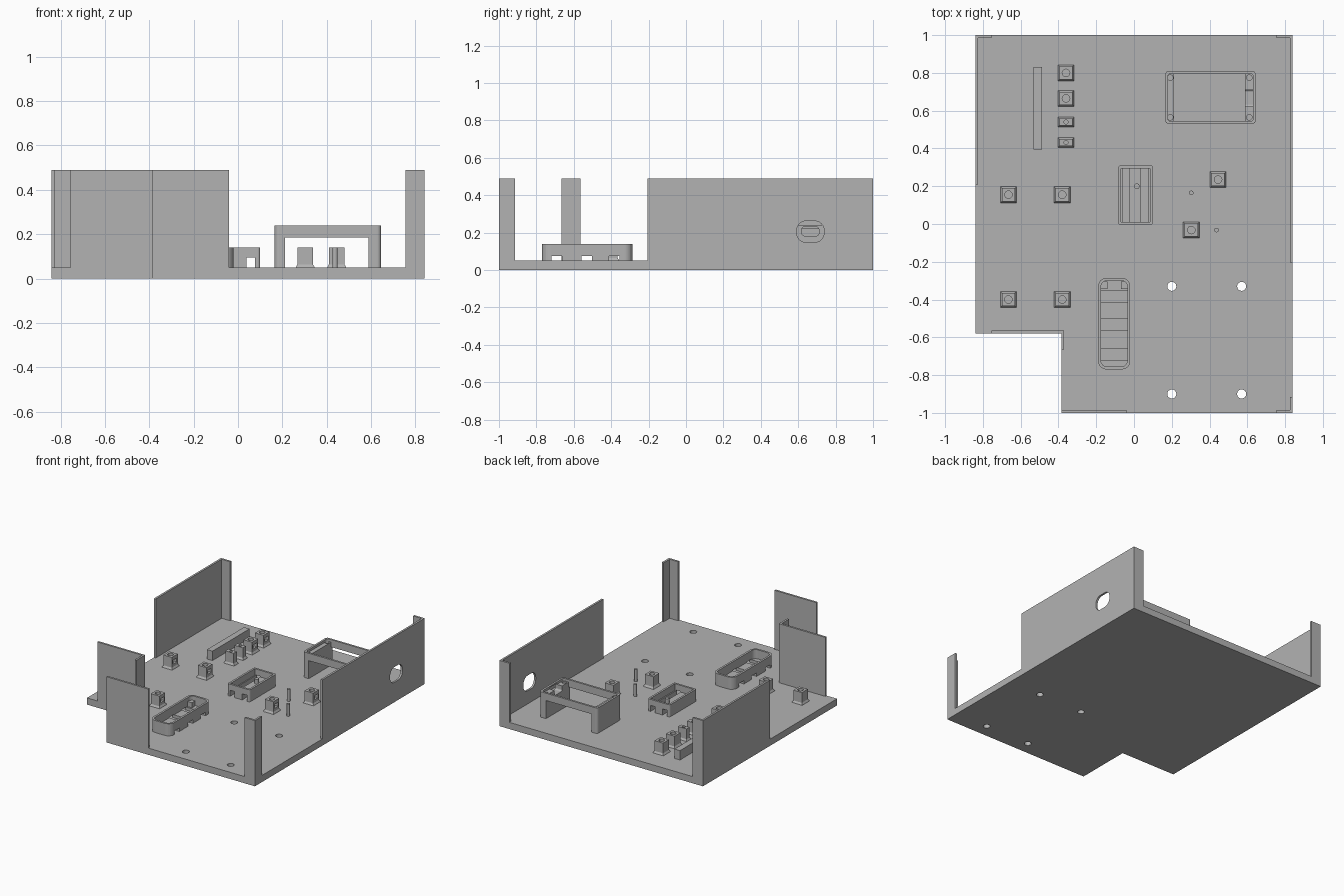
import bpy, bmesh, math
from mathutils import Matrix

if "Cube" in bpy.data.objects:
    bpy.data.objects.remove(bpy.data.objects["Cube"], do_unlink=True)

grey = bpy.data.materials.new("plain_grey")
grey.use_nodes = True
grey.diffuse_color = (0.45, 0.45, 0.45, 1)
grey.node_tree.nodes["Principled BSDF"].inputs["Base Color"].default_value = grey.diffuse_color

FLOOR, TOP, T = 0.05, 0.49, 0.015
BASE = FLOOR - 0.005   # parts sink slightly into the floor


def finish(name, bm):
    bmesh.ops.recalc_face_normals(bm, faces=bm.faces)
    mesh = bpy.data.meshes.new(name)
    bm.to_mesh(mesh)
    bm.free()
    mesh.materials.append(grey)
    obj = bpy.data.objects.new(name, mesh)
    bpy.context.collection.objects.link(obj)
    return obj


def prism(name, points, z0, z1, matrix=None):
    """Extrude a flat outline from z0 to z1."""
    bm = bmesh.new()
    face = bm.faces.new([bm.verts.new((x, y, z0)) for x, y in points])
    up = bmesh.ops.extrude_face_region(bm, geom=[face])["geom"]
    bmesh.ops.translate(bm, vec=(0, 0, z1 - z0),
                        verts=[g for g in up if isinstance(g, bmesh.types.BMVert)])
    if matrix:
        bm.transform(matrix)
    return finish(name, bm)


def box(name, x0, x1, y0, y1, z0, z1):
    return prism(name, [(x0, y0), (x1, y0), (x1, y1), (x0, y1)], z0, z1)


def rounded(x0, x1, y0, y1, r, steps=6):
    """Outline of a rectangle with round corners."""
    pts = []
    corners = [(x1 - r, y1 - r), (x0 + r, y1 - r), (x0 + r, y0 + r), (x1 - r, y0 + r)]
    for q, (cx, cy) in enumerate(corners):
        for i in range(steps + 1):
            a = math.pi / 2 * (q + i / steps)
            pts.append((cx + r * math.cos(a), cy + r * math.sin(a)))
    return pts


def cylinder(name, x, y, r, z0, z1, n=24):
    return prism(name, [(x + r * math.cos(math.tau * i / n), y + r * math.sin(math.tau * i / n))
                        for i in range(n)], z0, z1)


def cut(obj, *cutters):
    for c in cutters:
        c.hide_render = True
        mod = obj.modifiers.new("cut", 'BOOLEAN')
        mod.operation, mod.solver, mod.object = 'DIFFERENCE', 'EXACT', c
        with bpy.context.temp_override(object=obj, active_object=obj):
            bpy.ops.object.modifier_apply(modifier=mod.name)
        bpy.data.objects.remove(c, do_unlink=True)
    return obj


# Floor plate with a missing front corner and four drilled holes
W, NX, NY = 0.84, -0.385, -0.58
floor = prism("floor_plate", [(NX, -1), (W, -1), (W, 1), (-W, 1), (-W, NY), (NX, NY)], 0, FLOOR)
cut(floor, *[cylinder("drill", x, y, 0.024, -0.1, 0.1) for x in (0.2, 0.57) for y in (-0.33, -0.9)])

# Outer walls, each an upright outline with its corner returns
R = 0.085
prism("right_side_wall", [(-W, 0.21), (T - W, 0.21), (T - W, 1 - T), (R - W, 1 - T),
                          (R - W, 1), (-W, 1)], BASE, TOP)
left_wall = prism("left_side_wall", [(W, -0.205), (W, 1), (W - R, 1), (W - R, 1 - T),
                                     (W - T, 1 - T), (W - T, -0.205)], BASE, TOP)
prism("front_corner_post", [(W - R, -1), (W, -1), (W, R - 1), (W - T, R - 1),
                            (W - T, T - 1), (W - R, T - 1)], BASE, TOP)
box("front_wall", NX, -0.04, -1, T - 1, BASE, TOP)
prism("notch_wall", [(-0.755, NY), (NX, NY), (NX, NY - R), (NX + T, NY - R),
                     (NX + T, NY + T), (-0.755, NY + T)], BASE, TOP)

# Rounded cable opening in the left wall: local x, y, z become y, z, x
sideways = Matrix(((0, 0, 1, 0), (1, 0, 0, 0), (0, 1, 0, 0), (0, 0, 0, 1)))
cut(left_wall,
    prism("opening", rounded(0.592, 0.738, 0.148, 0.262, 0.05), 0.7, 0.9, sideways),
    prism("recess", rounded(0.58, 0.748, 0.136, 0.272, 0.06), W - 0.005, 0.9, sideways))

# Bridge frame with a lowered ledge, screw holes and a side slot
FX0, FX1, FY0, FY1, FZ = 0.165, 0.645, 0.53, 0.81, 0.24
frame = prism("bridge_frame", rounded(FX0, FX1, FY0, FY1, 0.02), BASE, FZ)
cut(frame,
    box("underpass", 0.212, 0.588, 0.4, 0.9, 0, 0.185),
    prism("ledge", rounded(FX0 + T, FX1 - T, FY0 + T, FY1 - T, 0.012), 0.222, 0.3),
    box("window", 0.212, 0.588, FY0 + T, FY1 - T, 0.1, 0.3),
    prism("slot", rounded(0.62, 0.71, 0.183, 0.23, 0.012), 0.55, 0.7, sideways),
    *[cylinder("screw", x, y, 0.015, 0.15, 0.3, 16) for x in (0.192, 0.61) for y in (0.565, 0.775)])

# Long rounded tray with cross channels and end tabs
tray = prism("long_tray", rounded(-0.19, -0.02, -0.77, -0.285, 0.045), BASE, 0.14)
cut(tray, prism("pocket", rounded(-0.175, -0.035, -0.755, -0.3, 0.032), 0.072, 0.2),
    *[box("channel", -0.3, 0.1, y, y + 0.057, FLOOR, 0.076) for y in (-0.72, -0.56, -0.412)])
for name, x in (("tray_tab_right", -0.18), ("tray_tab_left", -0.07)):
    box(name, x, x + 0.04, -0.343, -0.305, BASE, 0.11)

# Square tray with lengthwise channels and a stub
tray = prism("square_tray", rounded(-0.083, 0.1, -0.005, 0.31, 0.012), BASE, 0.14)
cut(tray, box("pocket", -0.068, 0.085, 0.01, 0.295, 0.09, 0.2),
    *[box("channel", x, x + 0.038, -0.1, 0.4, FLOOR, 0.095) for x in (-0.062, 0.038)])
cylinder("tray_stub", 0.015, 0.2, 0.015, 0.085, 0.125, 16)


# Hollow screw posts with a flared foot and a nut slot
def post(name, x, y, depth, hole):
    def ring(grow, z):
        a, b = 0.035 + grow, depth / 2 + grow
        return [bm.verts.new((x + i * a, y + j * b, z))
                for i, j in ((-1, -1), (1, -1), (1, 1), (-1, 1))]
    bm = bmesh.new()
    rings = [ring(0.009, BASE), ring(0.007, FLOOR + 0.003), ring(0, FLOOR + 0.014), ring(0, 0.14)]
    bm.faces.new(rings[0])
    bm.faces.new(rings[-1])
    for lo, hi in zip(rings, rings[1:]):
        for k in range(4):
            m = (k + 1) % 4
            bm.faces.new((lo[k], lo[m], hi[m], hi[k]))
    obj = finish(name, bm)
    cut(obj, cylinder("bore", x, y, hole, 0.07, 0.2, 16))
    if depth > 0.05:
        cut(obj, box("nut_slot", x - 0.02, x + 0.1, y - 0.022, y + 0.022, 0.085, 0.115))


spots = [(x, y) for x in (-0.665, -0.38) for y in (0.155, -0.4)]
spots += [(0.445, 0.235), (0.303, -0.032), (-0.36, 0.8), (-0.36, 0.665)]
for i, (x, y) in enumerate(spots):
    post(f"screw_post_{i + 1}", x, y, 0.07, 0.02)
for i, y in enumerate((0.54, 0.432)):
    post(f"slim_post_{i + 1}", -0.36, y, 0.036, 0.011)

# Support bar and locating pins
box("support_bar", -0.533, -0.487, 0.395, 0.832, BASE, 0.12)
cylinder("pin_back", 0.303, 0.165, 0.012, BASE, 0.14, 16)
cylinder("pin_front", 0.437, -0.032, 0.012, BASE, 0.14, 16)
